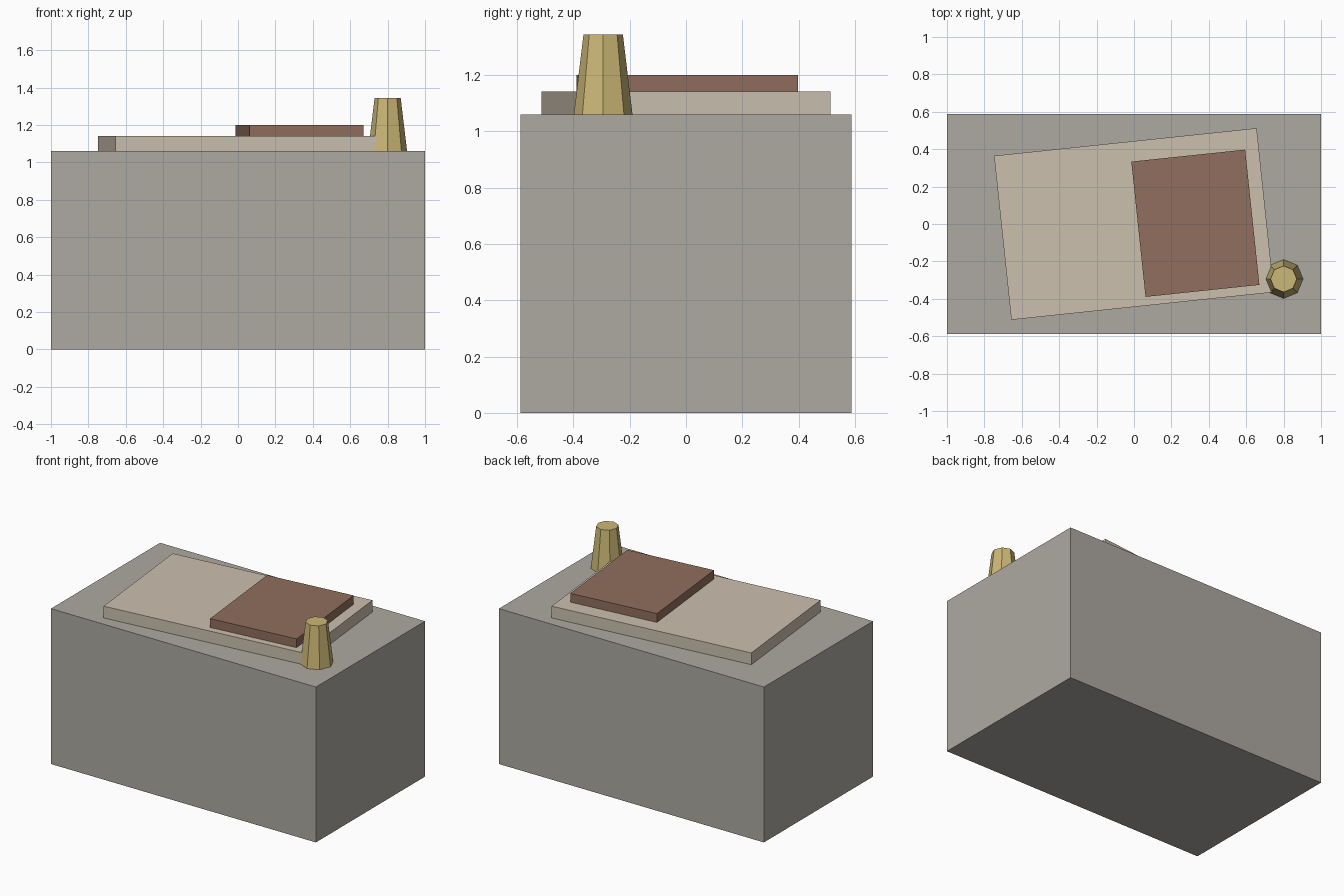
import bpy
from math import radians

if "Cube" in bpy.data.objects:
    bpy.data.objects.remove(bpy.data.objects["Cube"], do_unlink=True)


def material(name, rgb):
    mat = bpy.data.materials.new(name)
    mat.use_nodes = True
    colour = (*rgb, 1.0)
    mat.diffuse_color = colour
    mat.node_tree.nodes["Principled BSDF"].inputs["Base Color"].default_value = colour
    return mat


def finish(name, mat):
    obj = bpy.context.object
    obj.name = obj.data.name = name
    obj.data.materials.append(mat)
    return obj


def box(name, mat, size, centre, bottom, turn=0.0):
    """Box resting at height bottom, turned about its vertical axis."""
    bpy.ops.mesh.primitive_cube_add(
        size=1, location=(*centre, bottom + size[2] / 2), rotation=(0, 0, radians(turn)))
    obj = finish(name, mat)
    obj.scale = size
    bpy.ops.object.transform_apply(location=False, rotation=False, scale=True)
    return obj


stone = material("stone grey", (0.42, 0.40, 0.36))
parchment = material("parchment", (0.60, 0.53, 0.43))
leather = material("brown leather", (0.28, 0.156, 0.112))
brass = material("brass", (0.60, 0.475, 0.18))

BLOCK_TOP = 1.06
SLAB_TOP = 1.14
TURN = 6

# Plinth
box("plinth", stone, (2, 1.176, BLOCK_TOP), (0, 0), 0)

# Slab and the cover lying on it, both turned slightly
box("slab", parchment, (1.412, 0.882, SLAB_TOP - BLOCK_TOP), (0, 0), BLOCK_TOP, TURN)
box("cover", leather, (0.612, 0.727, 0.06), (0.328, 0.004), SLAB_TOP, TURN)

# Tapered eight-sided post
height = 0.283
bpy.ops.mesh.primitive_cone_add(
    vertices=8, radius1=0.104, radius2=0.07, depth=height,
    location=(0.8, -0.294, BLOCK_TOP + height / 2))
finish("tapered_post", brass)
